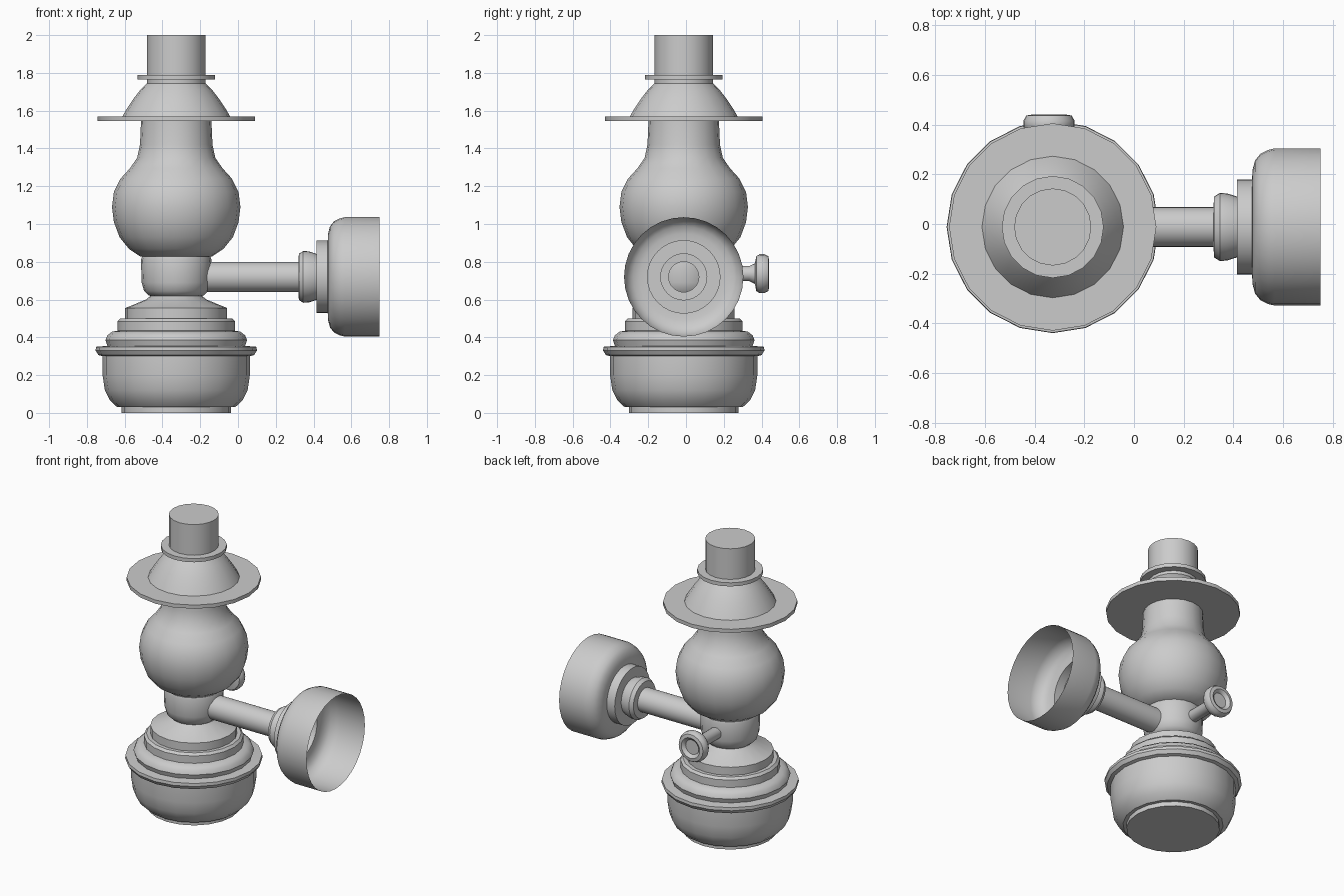
import bpy, bmesh, math
from mathutils import Vector, Matrix

AXIS = Vector((-0.327, -0.012, 0))


def lathe(name, profile, segments=20, origin=AXIS, rotation=None, angle=35, recalc=True):
    """Spin (radius, height) points round local z; radius 0 closes an end."""
    bm = bmesh.new()
    rings = []
    for r, h in profile:
        if r == 0:
            rings.append([bm.verts.new((0, 0, h))])
        else:
            rings.append([bm.verts.new((r * math.cos(2 * math.pi * i / segments),
                                        r * math.sin(2 * math.pi * i / segments), h))
                          for i in range(segments)])
    for a, b in zip(rings, rings[1:]):
        for i in range(segments):
            j = (i + 1) % segments
            if len(a) == 1:
                bm.faces.new((a[0], b[j], b[i]))
            elif len(b) == 1:
                bm.faces.new((a[i], a[j], b[0]))
            else:
                bm.faces.new((a[i], a[j], b[j], b[i]))
    bm.transform(Matrix.Translation(origin) @ (rotation or Matrix.Identity(4)))
    if recalc:
        bmesh.ops.recalc_face_normals(bm, faces=bm.faces)
    mesh = bpy.data.meshes.new(name)
    bm.to_mesh(mesh)
    bm.free()
    obj = bpy.data.objects.new(name, mesh)
    bpy.context.collection.objects.link(obj)
    bpy.ops.object.select_all(action='DESELECT')
    obj.select_set(True)
    bpy.context.view_layer.objects.active = obj
    bpy.ops.object.shade_smooth_by_angle(angle=math.radians(angle))
    return obj


# Bowl-shaped base with rolled rim and stepped shoulder
lathe("base", [(0, 0), (0.29, 0), (0.29, 0.03), (0.312, 0.03), (0.35, 0.065),
               (0.378, 0.12), (0.39, 0.2), (0.39, 0.3), (0.412, 0.306),
               (0.427, 0.33), (0.425, 0.35), (0.365, 0.355), (0.375, 0.385),
               (0.365, 0.41), (0.34, 0.43), (0.31, 0.435), (0.31, 0.485),
               (0.295, 0.5), (0.27, 0.5), (0.27, 0.555), (0.16, 0.6), (0.13, 0.625), (0, 0.625)])

# Burner block joining base, arm and globe
lathe("burner_block", [(0, 0.605), (0.11, 0.61), (0.145, 0.622), (0.17, 0.645),
                       (0.183, 0.69), (0.187, 0.81), (0.18, 0.83), (0, 0.83)])

# Glass globe with straight neck
lathe("globe", [(0, 0.825), (0.19, 0.828), (0.25, 0.868), (0.3, 0.93), (0.33, 1.01),
                (0.34, 1.09), (0.33, 1.17), (0.295, 1.24), (0.245, 1.295),
                (0.207, 1.35), (0.192, 1.42), (0.186, 1.555), (0, 1.555)])

# Flat brim and dome cap
lathe("brim", [(0, 1.545), (0.417, 1.545), (0.417, 1.57), (0, 1.57)])
lathe("dome", [(0.286, 1.568), (0.262, 1.61), (0.225, 1.665), (0.19, 1.71),
               (0.155, 1.745), (0, 1.745)])

# Flange and chimney tube
lathe("chimney_flange", [(0, 1.765), (0.205, 1.765), (0.205, 1.79), (0, 1.79)])
lathe("chimney", [(0, 1.735), (0.155, 1.735), (0.155, 2.0), (0, 2.0)])

# Side arm and open cup, one thin shell along +x
lathe("arm_and_cup", [(0.08, -0.25), (0.08, 0.32), (0.122, 0.322), (0.137, 0.345),
                      (0.135, 0.375), (0.122, 0.415), (0.192, 0.415), (0.192, 0.475),
                      (0.23, 0.477), (0.268, 0.487), (0.294, 0.508), (0.31, 0.54),
                      (0.316, 0.565), (0.316, 0.75)],
      segments=32, origin=Vector((0, AXIS.y, 0.72)),
      rotation=Matrix.Rotation(math.pi / 2, 4, 'Y'), recalc=False)

# Wick knob on a stem along +y
lathe("wick_knob", [(0, 0.05), (0.04, 0.05), (0.04, 0.335), (0.055, 0.365), (0.092, 0.372),
                    (0.103, 0.39), (0.103, 0.415), (0.092, 0.436), (0.07, 0.44),
                    (0.055, 0.43), (0.05, 0.42), (0, 0.42)],
      origin=Vector((-0.342, 0, 0.737)),
      rotation=Matrix.Rotation(-math.pi / 2, 4, 'X'))
